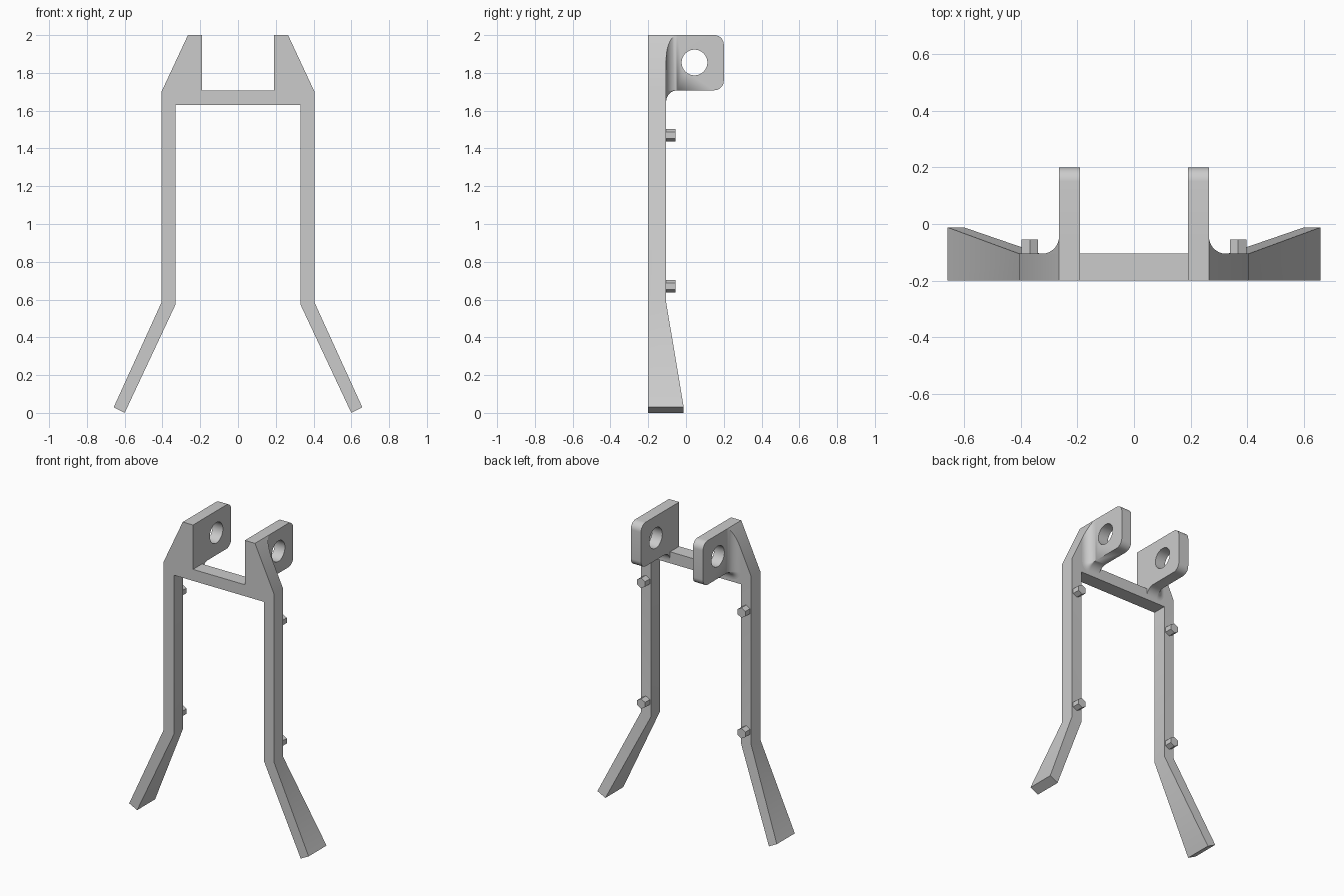
import bpy, bmesh, math
from mathutils import Matrix, Vector

cube = bpy.data.objects.get("Cube")
if cube:
    bpy.data.objects.remove(cube, do_unlink=True)

grey = bpy.data.materials.new("light grey")
grey.use_nodes = True
colour = (0.6, 0.6, 0.6, 1)
grey.diffuse_color = colour
grey.node_tree.nodes["Principled BSDF"].inputs["Base Color"].default_value = colour

FRONT, BACK = -0.2, -0.105          # frame thickness
FOOT_BACK = -0.012
IN_X, OUT_X = 0.19, 0.265           # lug sides
TOP, LUG_Z = 2.0, 1.708             # lug top and bottom
SHOULDER = (0.405, 1.70)


def make_object(name, bm):
    bmesh.ops.recalc_face_normals(bm, faces=bm.faces)
    mesh = bpy.data.meshes.new(name)
    bm.to_mesh(mesh)
    bm.free()
    mesh.materials.append(grey)
    obj = bpy.data.objects.new(name, mesh)
    bpy.context.collection.objects.link(obj)
    return obj


def activate(obj):
    bpy.ops.object.select_all(action='DESELECT')
    obj.select_set(True)
    bpy.context.view_layer.objects.active = obj


def finish(obj):
    """Mirror to the other side and keep edges sharp."""
    mirror = obj.modifiers.new("mirror", 'MIRROR')
    mirror.use_clip = True
    activate(obj)
    bpy.ops.object.modifier_apply(modifier=mirror.name)
    bpy.ops.object.shade_smooth_by_angle(angle=math.radians(30))


# Frame: half outline of crossbar, cheek, leg and splayed foot
bm = bmesh.new()
points = {
    "bar_low": (0, 1.63), "bar_high": (0, 1.706),
    "notch": (IN_X, 1.706), "armpit": (0.33, 1.63),
    "tip_in": (IN_X, TOP), "tip_out": (OUT_X, TOP), "shoulder": SHOULDER,
    "knee_in": (0.33, 0.575), "knee_out": (0.405, 0.585),
    "toe_in": (0.6, 0), "toe_out": (0.658, 0.03),
}
v = {k: bm.verts.new((x, FRONT, z)) for k, (x, z) in points.items()}
panels = (
    "bar_low armpit notch bar_high",
    "notch armpit shoulder tip_out tip_in",
    "armpit knee_in knee_out shoulder",
    "knee_in toe_in toe_out knee_out",
)
faces = [bm.faces.new([v[k] for k in p.split()]) for p in panels]
ext = bmesh.ops.extrude_face_region(bm, geom=faces, use_keep_orig=True)
for e in ext["geom"]:
    if isinstance(e, bmesh.types.BMVert):
        e.co.y = FOOT_BACK if e.co.z < 0.1 else BACK   # foot deepens to the toe
centre = [f for f in bm.faces if all(abs(w.co.x) < 1e-5 for w in f.verts)]
bmesh.ops.delete(bm, geom=centre, context='FACES_ONLY')
bmesh.ops.recalc_face_normals(bm, faces=bm.faces)
finish(make_object("frame", bm))

# Lugs: rings lofted backwards, flared at the frame, rounded at the back
FLARE, ROUND, STEPS = 0.06, 0.05, 10
LUG_BACK = 0.2
quarter = [math.pi / 2 * i / STEPS for i in range(STEPS + 1)]
sections = [(BACK + FLARE * (1 - math.cos(a)), FLARE * (1 - math.sin(a)), 0) for a in quarter]
sections += [(LUG_BACK - ROUND * (1 - math.sin(a)), 0, ROUND * (1 - math.cos(a))) for a in quarter]

bm = bmesh.new()
rings = []
for y, d, e in sections:
    outline = [(IN_X, TOP - e), (OUT_X + d, TOP - e)]
    outline += [(OUT_X + d * math.cos(a), LUG_Z + e - d * math.sin(a)) for a in quarter]
    outline += [(IN_X, LUG_Z + e - d)]
    rings.append([bm.verts.new((x, y, z)) for x, z in outline])
for r, s in zip(rings, rings[1:]):
    for i in range(len(r)):
        j = (i + 1) % len(r)
        bm.faces.new((r[i], r[j], s[j], s[i]))
bm.faces.new(rings[0])
bm.faces.new(rings[-1])
bmesh.ops.remove_doubles(bm, verts=bm.verts, dist=1e-5)

# Trim the flare flush with the sloping cheek
slope = Vector((TOP - SHOULDER[1], 0, SHOULDER[0] - OUT_X))
bmesh.ops.bisect_plane(bm, geom=bm.verts[:] + bm.edges[:] + bm.faces[:], dist=1e-5,
                       plane_co=(OUT_X, 0, TOP), plane_no=slope, clear_outer=True)
bmesh.ops.holes_fill(bm, edges=[e for e in bm.edges if e.is_boundary], sides=0)
lug = make_object("lugs", bm)

# Pin hole through the lug
bm = bmesh.new()
bmesh.ops.create_cone(bm, cap_ends=True, segments=48, radius1=0.068, radius2=0.068, depth=0.3,
                      matrix=Matrix.Translation((0.228, 0.045, 1.855)) @ Matrix.Rotation(math.pi / 2, 4, 'Y'))
cutter = make_object("hole_cutter", bm)
cutter.hide_render = True
cut = lug.modifiers.new("hole", 'BOOLEAN')
cut.operation = 'DIFFERENCE'
cut.solver = 'EXACT'
cut.object = cutter
activate(lug)
bpy.ops.object.modifier_apply(modifier=cut.name)
bpy.data.objects.remove(cutter, do_unlink=True)
finish(lug)

# Hexagonal pegs on the back of the legs
for name, z in (("upper_pegs", 1.47), ("lower_pegs", 0.67)):
    bm = bmesh.new()
    bmesh.ops.create_cone(bm, cap_ends=True, segments=6, radius1=0.033, radius2=0.033, depth=0.05,
                          matrix=Matrix.Translation((0.368, BACK + 0.025, z)) @ Matrix.Rotation(math.pi / 2, 4, 'X'))
    finish(make_object(name, bm))
